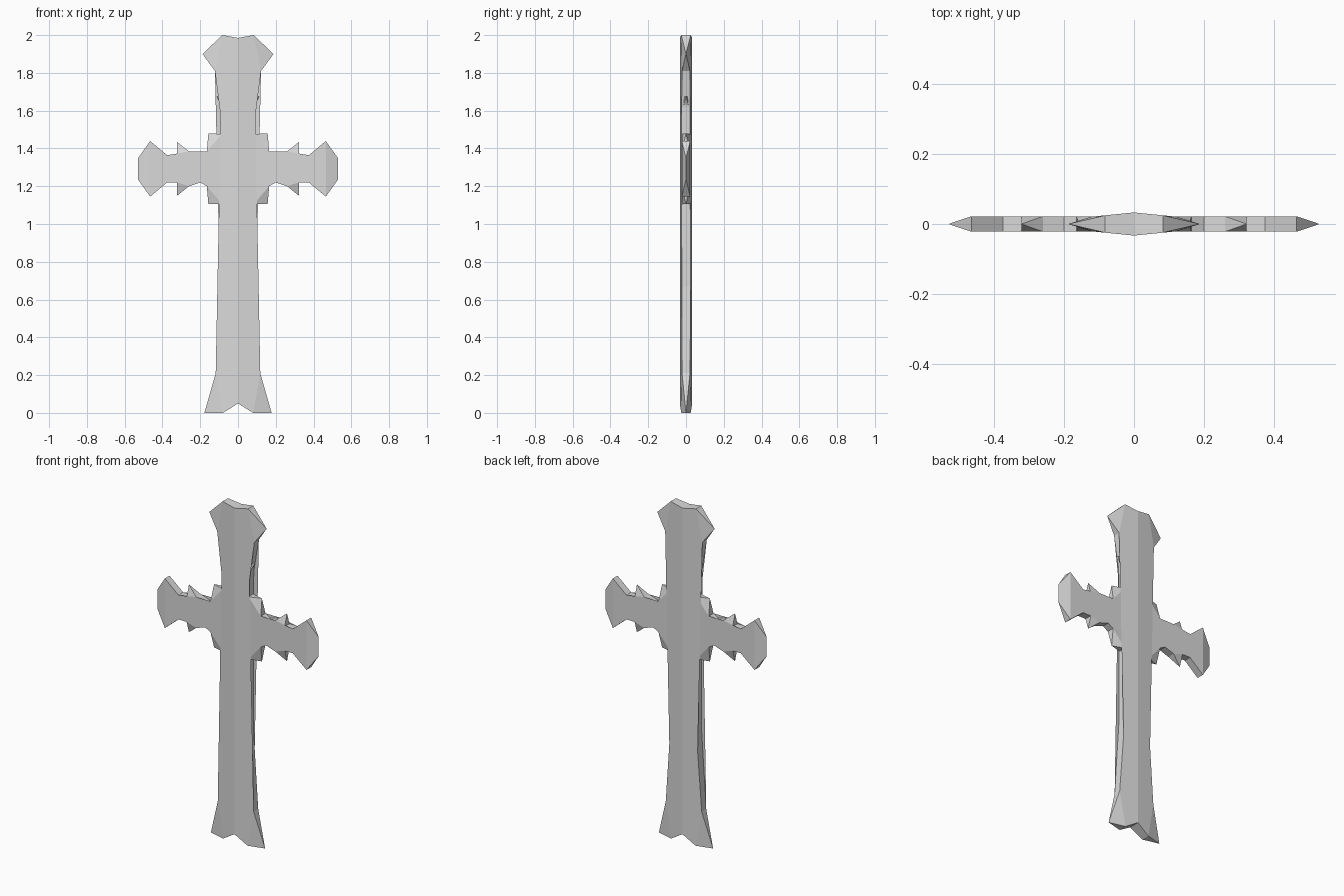
import bpy
import bmesh

if "Cube" in bpy.data.objects:
    bpy.data.objects.remove(bpy.data.objects["Cube"])

stone = bpy.data.materials.new("stone_grey")
stone.use_nodes = True
GREY = (0.7, 0.7, 0.7, 1)
stone.diffuse_color = GREY
stone.node_tree.nodes["Principled BSDF"].inputs["Base Color"].default_value = GREY


def finish(bm, name, z=0.0):
    """Mirror the half across x, tidy normals and make the object."""
    geom = bm.verts[:] + bm.edges[:] + bm.faces[:]
    bmesh.ops.mirror(bm, geom=geom, axis='X', merge_dist=0.001)
    bmesh.ops.recalc_face_normals(bm, faces=bm.faces[:])
    mesh = bpy.data.meshes.new(name)
    bm.to_mesh(mesh)
    bm.free()
    mesh.materials.append(stone)
    obj = bpy.data.objects.new(name, mesh)
    obj.location.z = z
    bpy.context.collection.objects.link(obj)


def plate(name, rim, thickness, z=0.0):
    """Half plate from rim points (x, z, is_tip); tips taper to the mid plane."""
    bm = bmesh.new()
    pairs = []
    for x, h, tip in rim:
        if tip:
            v = bm.verts.new((x, 0, h))
            pairs.append((v, v))
        else:
            t = thickness(x)
            pairs.append((bm.verts.new((x, -t, h)), bm.verts.new((x, t, h))))
    flat = []
    for side in (0, 1):
        # main face, skipping the tips
        flat.append(bm.faces.new([p[side] for p in pairs if p[0] != p[1]]))
        # sloping facets out to each run of tips
        run = []
        for p in pairs:
            run.append(p[side])
            if p[0] != p[1]:
                if len(run) > 2:
                    flat.append(bm.faces.new(run))
                run = [p[side]]
    # rim walls
    for a, b in zip(pairs, pairs[1:]):
        corners = list(dict.fromkeys((a[0], b[0], b[1], a[1])))
        if len(corners) > 2:
            bm.faces.new(corners)
    bmesh.ops.triangulate(bm, faces=flat, ngon_method='EAR_CLIP')
    finish(bm, name, z)


# Ridged upright with flared ends
plate("upright", [
    (0, 0.05, 0), (0.08, 0, 0), (0.178, 0, 1), (0.118, 0.21, 0),
    (0.085, 0.67, 0), (0.083, 1.5, 0), (0.088, 1.62, 0), (0.122, 1.81, 0),
    (0.188, 1.90, 1), (0.083, 2.0, 0), (0, 1.985, 0)],
    lambda x: 0.033 - 0.1 * x)

# Flat crossbar with pointed barbs, symmetric above and below its axis
lower = [
    (0, -0.185, 0), (0.085, -0.185, 0), (0.157, -0.187, 1),
    (0.165, -0.092, 0), (0.2, -0.072, 0), (0.26, -0.092, 0),
    (0.322, -0.142, 1), (0.322, -0.072, 0), (0.375, -0.072, 0),
    (0.465, -0.147, 0), (0.53, -0.056, 1), (0.507, -0.018, 1)]
upper = [(x, -h, tip) for x, h, tip in reversed(lower)]
plate("crossbar", lower + upper, lambda x: 0.022, z=1.292)

# Small thorns on the sides of the upright
bm = bmesh.new()
bm.verts.new((0.112, 0, 1.675))
for y in (-0.018, 0.018):
    bm.verts.new((0.08, y, 1.675))
    bm.verts.new((0.08, y, 1.61))
bmesh.ops.convex_hull(bm, input=bm.verts[:])
finish(bm, "side_thorns")
